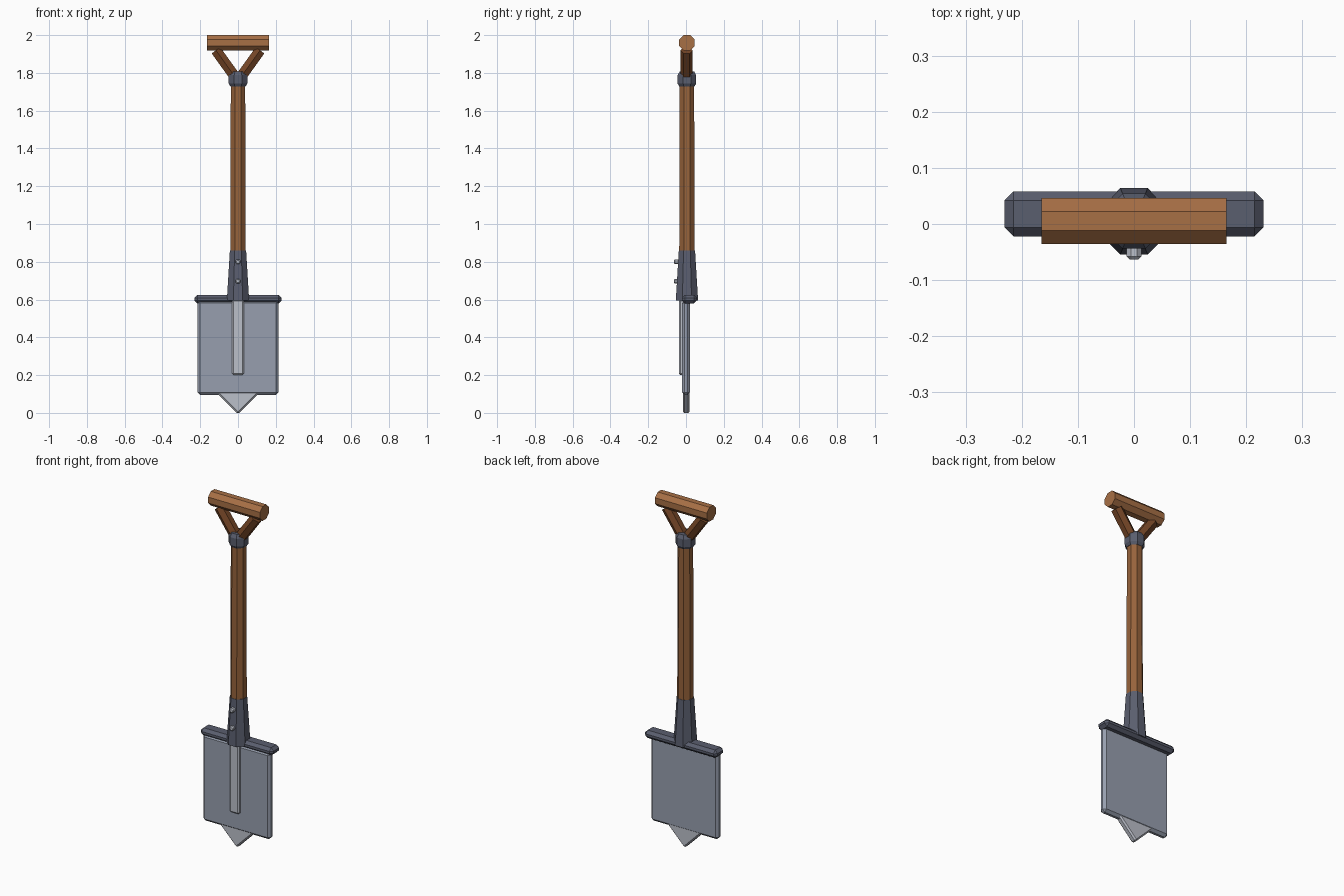
import bpy, bmesh
from math import pi, cos, sin
from mathutils import Vector, Matrix

cube = bpy.data.objects.get("Cube")
if cube:
    bpy.data.objects.remove(cube, do_unlink=True)


def material(name, rgb, metallic=0.0):
    m = bpy.data.materials.new(name)
    m.use_nodes = True
    color = (*rgb, 1.0)
    m.diffuse_color = color
    m.node_tree.nodes["Principled BSDF"].inputs["Base Color"].default_value = color
    return m


GRIP = material("light wood", (0.39, 0.16, 0.06))
SHAFT = material("wood", (0.31, 0.125, 0.044))
STRUT = material("dark wood", (0.18, 0.062, 0.02))
IRON = material("dark iron", (0.102, 0.112, 0.156))
STEEL = material("steel", (0.31, 0.345, 0.425))
BRIGHT = material("bright steel", (0.5, 0.525, 0.59))
AXIS_Y = 0.005


def finish(name, bm, mat):
    bmesh.ops.recalc_face_normals(bm, faces=bm.faces)
    mesh = bpy.data.meshes.new(name)
    bm.to_mesh(mesh)
    bm.free()
    mesh.materials.append(mat)
    obj = bpy.data.objects.new(name, mesh)
    bpy.context.collection.objects.link(obj)
    return obj


def rod(name, mat, start, direction, profile, sides=8, turn=pi / 8):
    """Faceted rod; profile is a list of (flat-to-axis radius, distance along)."""
    bm = bmesh.new()
    rot = Vector((0, 0, 1)).rotation_difference(Vector(direction).normalized())
    rings = []
    for apothem, dist in profile:
        r = apothem / cos(pi / sides)
        angles = [turn + 2 * pi * i / sides for i in range(sides)]
        rings.append([bm.verts.new(Vector(start) + rot @ Vector((r * cos(a), r * sin(a), dist)))
                      for a in angles])
    for low, high in zip(rings, rings[1:]):
        for i in range(sides):
            j = (i + 1) % sides
            bm.faces.new((low[i], low[j], high[j], high[i]))
    bm.faces.new(rings[0])
    bm.faces.new(rings[-1])
    return finish(name, bm, mat)


def block(name, mat, center, size, bevel, tilt=0.0):
    """Chamfered box, tilted about the y axis."""
    bm = bmesh.new()
    bmesh.ops.create_cube(bm, size=1.0, matrix=Matrix.Diagonal((*size, 1)))
    bmesh.ops.bevel(bm, geom=bm.edges[:], offset=bevel, segments=1,
                    profile=0.5, affect='EDGES')
    bm.transform(Matrix.Translation(center) @ Matrix.Rotation(tilt, 4, 'Y'))
    return finish(name, bm, mat)


# Blade with its pointed tip, front rib and foot rest
block("blade", STEEL, (0, 0, 0.345), (0.43, 0.042, 0.5), 0.014)
block("blade_tip", BRIGHT, (0, 0.001, 0.11), (0.164, 0.036, 0.164), 0.008, pi / 4)
block("blade_rib", BRIGHT, (0, -0.012, 0.4), (0.062, 0.05, 0.4), 0.008)
block("foot_rest", IRON, (0, 0.018, 0.602), (0.462, 0.08, 0.045), 0.016)

# Tapered socket with two rivets on the front
rod("socket", IRON, (0, AXIS_Y, 0.595), (0, 0, 1), [(0.059, 0), (0.043, 0.265)])
for label, z in (("lower", 0.697), ("upper", 0.8)):
    rod(label + "_rivet", BRIGHT, (0, -0.035, z), (0, -1, 0),
        [(0.013, 0), (0.013, 0.023), (0.008, 0.028)])

# Shaft and the collar at its top
rod("shaft", SHAFT, (0, AXIS_Y, 0.8), (0, 0, 1), [(0.041, 0), (0.038, 0.96)])
rod("collar", IRON, (0, AXIS_Y, 1.728), (0, 0, 1),
    [(0.04, 0), (0.049, 0.015), (0.049, 0.06), (0.038, 0.08)])

# Forked struts and the cross grip
for label, side in (("left", 1), ("right", -1)):
    rod(label + "_strut", STRUT, (0, AXIS_Y - 0.002, 1.757), (side * 0.115, 0, 0.16),
        [(0.028, 0), (0.028, 0.2)], sides=6, turn=pi / 2)
rod("grip", GRIP, (-0.165, AXIS_Y, 1.959), (1, 0, 0), [(0.041, 0), (0.041, 0.33)])
